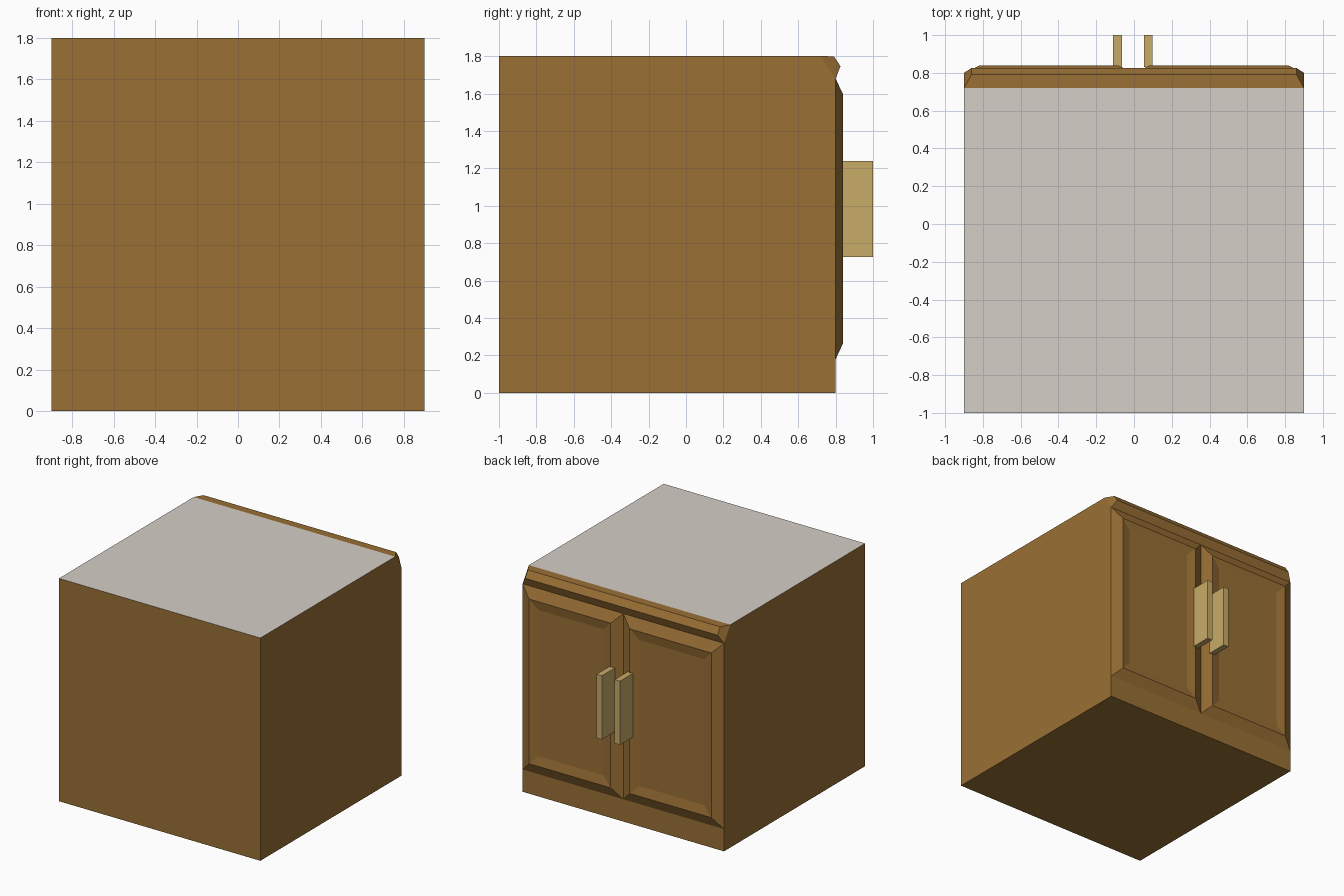
import bpy, bmesh
from mathutils import Vector

if "Cube" in bpy.data.objects:
    bpy.data.objects.remove(bpy.data.objects["Cube"])


def material(name, rgb):
    m = bpy.data.materials.new(name)
    m.diffuse_color = (*rgb, 1)
    m.use_nodes = True
    m.node_tree.nodes["Principled BSDF"].inputs["Base Color"].default_value = m.diffuse_color
    return m


wood = material("wood", (0.32, 0.16, 0.035))
stone = material("worktop", (0.66, 0.62, 0.57))
brass = material("brass", (0.58, 0.41, 0.135))


def finish(bm, name, *mats):
    me = bpy.data.meshes.new(name)
    bm.to_mesh(me)
    bm.free()
    ob = bpy.data.objects.new(name, me)
    bpy.context.collection.objects.link(ob)
    for m in mats:
        me.materials.append(m)
    return ob


def prism(name, profile, half_width, skip, mats, slots={}):
    """Extrude a (y, z) profile along x; 'skip' lists profile edges left open."""
    bm = bmesh.new()
    a = [bm.verts.new((-half_width, y, z)) for y, z in profile]
    b = [bm.verts.new((half_width, y, z)) for y, z in profile]
    n = len(profile)
    bm.faces.new(a[::-1])
    bm.faces.new(b)
    for i in range(n):
        if i not in skip:
            j = (i + 1) % n
            f = bm.faces.new((a[i], a[j], b[j], b[i]))
            f.material_index = slots.get(i, 0)
    return finish(bm, name, *mats)


def panel(name, x0, x1, low, high, rings):
    """Moulded front between two (y, z) edges; rings are (inset, height)."""
    u = Vector((1, 0, 0))
    o = Vector((0, *low))
    rise = Vector((0, *high)) - o
    h, v = rise.length, rise.normalized()
    n = v.cross(u)
    bm = bmesh.new()
    last = None
    for inset, height in rings:
        ring = [bm.verts.new(o + u * x + v * t + n * height) for x, t in (
            (x0 + inset, inset), (x0 + inset, h - inset),
            (x1 - inset, h - inset), (x1 - inset, inset))]
        if last:
            for i in range(4):
                j = (i + 1) % 4
                bm.faces.new((last[i], last[j], ring[j], ring[i]))
        last = ring
    bm.faces.new(last)
    return finish(bm, name, wood)


# Plinth and carcass with worktop; open where the moulded fronts sit
prism("plinth", [(-1, 0), (0.8, 0), (0.8, 0.18), (-1, 0.18)], 0.9, {2}, [wood])
prism("carcass",
      [(-1, 0.18), (0.8, 0.18), (0.8, 1.68), (0.72, 1.8), (-1, 1.8)],
      0.9, {0, 1, 2}, [wood, stone], {3: 1})

# Pair of doors with bevelled frames and sunken centres
for side, x0 in (("left", -0.9), ("right", 0.0)):
    panel(side + "_door", x0, x0 + 0.9, (0.8, 0.18), (0.8, 1.68),
          [(0, 0), (0.085, 0.04), (0.16, 0.025)])

# Sloped moulding below the worktop edge
panel("top_moulding", -0.9, 0.9, (0.8, 1.68), (0.72, 1.8),
      [(0, 0), (0.04, 0.058)])

# Bar handles
for side, xa, xb in (("left", -0.11, -0.063), ("right", 0.052, 0.099)):
    ob = prism(side + "_handle",
               [(0.83, 0.725), (1, 0.725), (1, 1.24), (0.83, 1.24)],
               (xb - xa) / 2, set(), [brass])
    ob.location.x = (xa + xb) / 2
